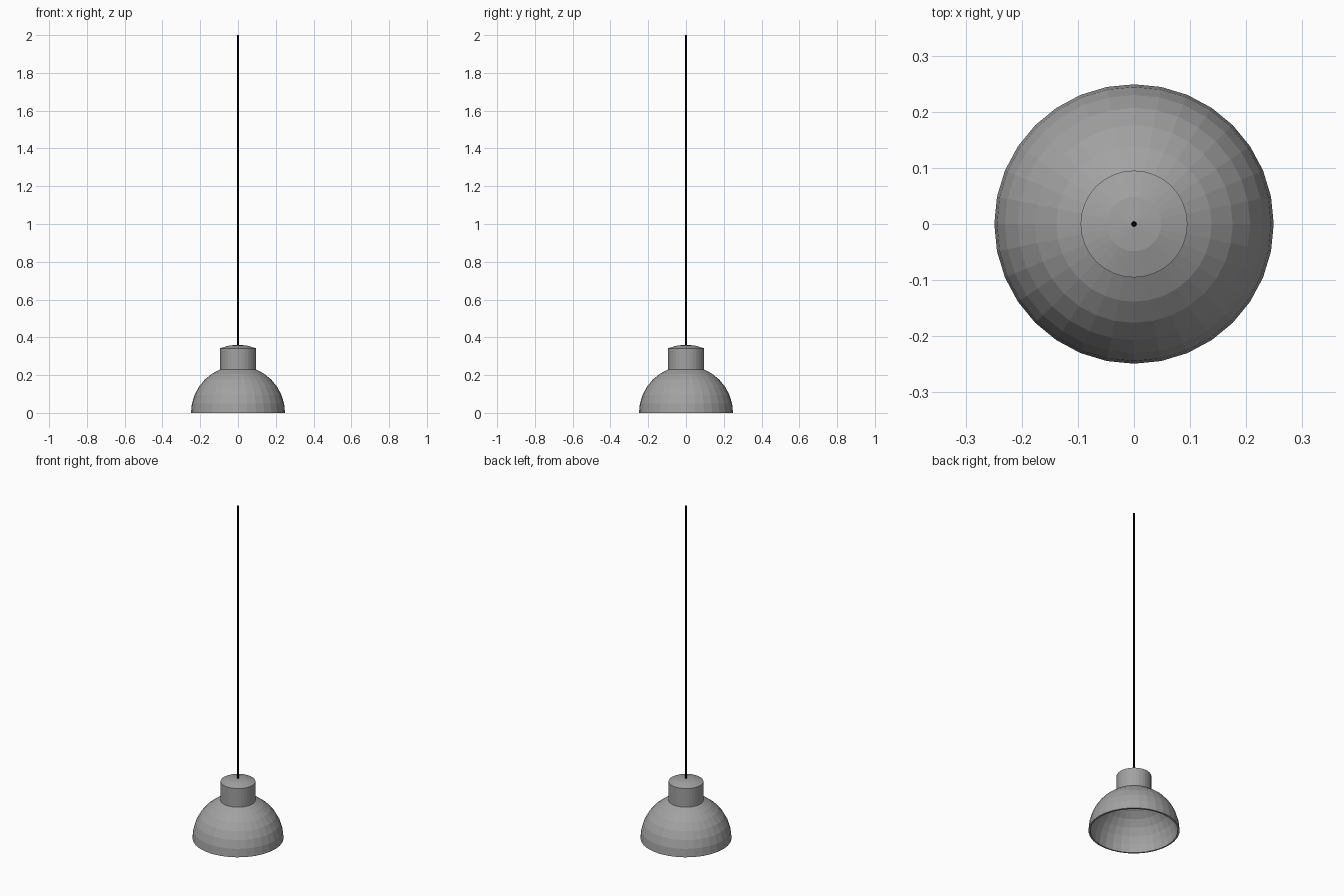
import bpy, bmesh
from math import sin, cos, pi

if "Cube" in bpy.data.objects:
    bpy.data.objects.remove(bpy.data.objects["Cube"])

R, LIFT, SIDES = 0.249, 0.112, 32


def add_object(name, bm, shade):
    mesh = bpy.data.meshes.new(name)
    bm.to_mesh(mesh)
    bm.free()
    mat = bpy.data.materials.new(name + "_colour")
    mat.diffuse_color = (shade, shade, shade, 1)
    mat.use_nodes = True
    mat.node_tree.nodes["Principled BSDF"].inputs["Base Color"].default_value = mat.diffuse_color
    mesh.materials.append(mat)
    obj = bpy.data.objects.new(name, mesh)
    bpy.context.collection.objects.link(obj)
    return obj


# Lamp shade: hemisphere profile whose top cap is lifted to form the neck
angles = [(k, 0) for k in range(8, 1, -1)] + [(k, LIFT) for k in (2, 1, 0)]
profile = [(R * sin(k * pi / 16), 0, R * cos(k * pi / 16) + up) for k, up in angles]
bm = bmesh.new()
verts = [bm.verts.new(p) for p in profile]
edges = [bm.edges.new(pair) for pair in zip(verts, verts[1:])]
bmesh.ops.spin(bm, geom=verts + edges, cent=(0, 0, 0), axis=(0, 0, 1),
               angle=2 * pi, steps=SIDES)
bmesh.ops.remove_doubles(bm, verts=bm.verts[:], dist=0.0005)
bmesh.ops.recalc_face_normals(bm, faces=bm.faces[:])
# The cap must face upward so the wall thickness grows inward
bm.normal_update()
if max(bm.faces, key=lambda f: f.calc_center_median().z).normal.z < 0:
    bmesh.ops.reverse_faces(bm, faces=bm.faces[:])
shade = add_object("lamp_shade", bm, 0.36)
wall = shade.modifiers.new("wall", 'SOLIDIFY')
wall.thickness = 0.01
wall.offset = -1

# Cord: thin black cable up to the ceiling
bottom, top = 0.355, 2.0
bm = bmesh.new()
bmesh.ops.create_cone(bm, cap_ends=True, segments=16, radius1=0.005,
                      radius2=0.005, depth=top - bottom)
bmesh.ops.translate(bm, verts=bm.verts[:], vec=(0, 0, (top + bottom) / 2))
add_object("cord", bm, 0.0)
